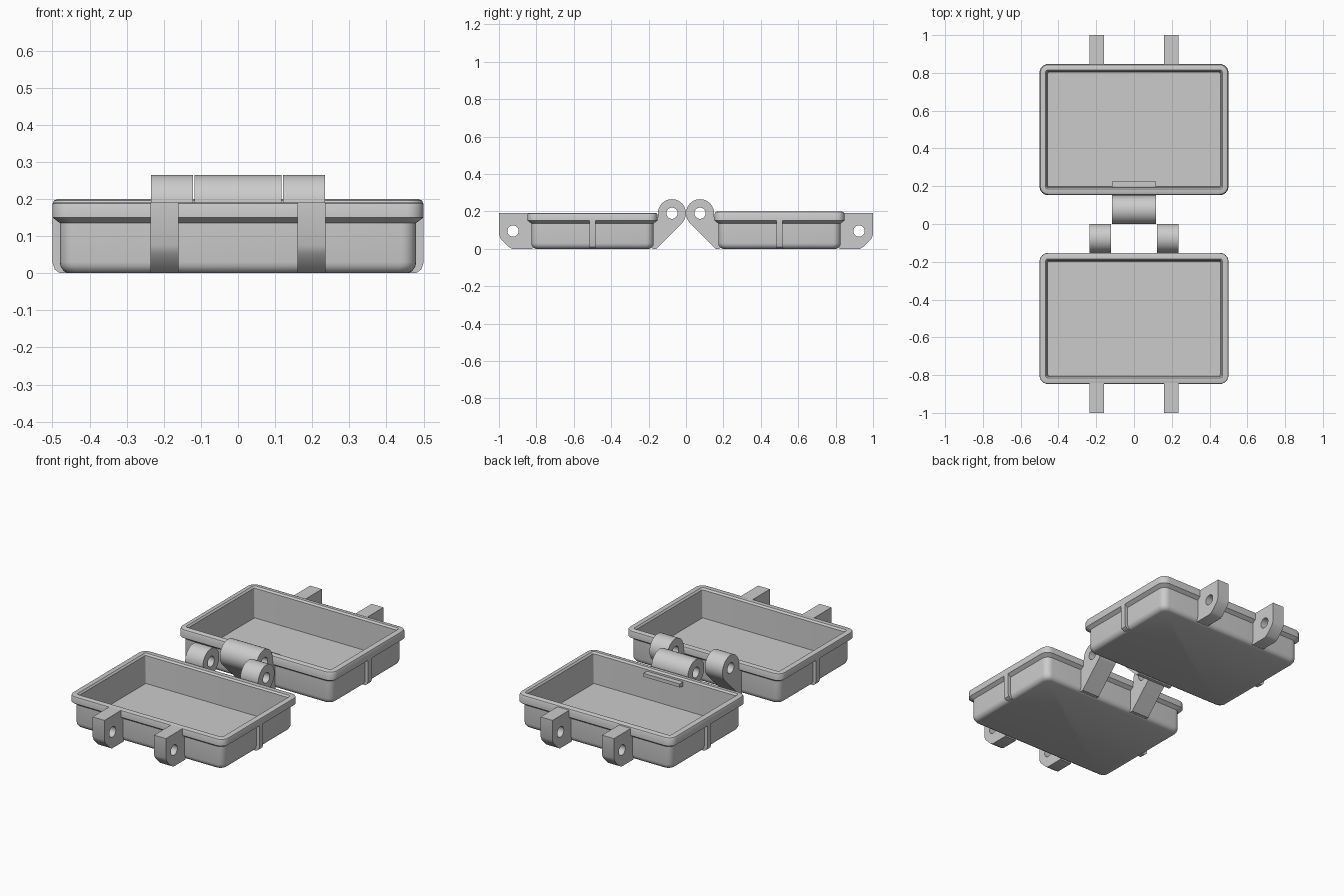
import bpy
import bmesh
from math import sin, cos, pi
from mathutils import Matrix

if "Cube" in bpy.data.objects:
    bpy.data.objects.remove(bpy.data.objects["Cube"], do_unlink=True)

grey = bpy.data.materials.new("plain grey")
grey.use_nodes = True
grey.diffuse_color = (0.6, 0.6, 0.6, 1)
grey.node_tree.nodes["Principled BSDF"].inputs["Base Color"].default_value = grey.diffuse_color


def finish(obj):
    """Give the object its material and smooth its curved faces."""
    obj.data.materials.clear()
    obj.data.materials.append(grey)
    bpy.ops.object.select_all(action="DESELECT")
    obj.select_set(True)
    bpy.context.view_layer.objects.active = obj
    if obj.type == "CURVE":
        bpy.ops.object.convert(target="MESH")
        obj = bpy.context.object
    bpy.ops.object.shade_smooth_by_angle(angle=pi / 5)


def arc(y, z, r, start, end, steps):
    angles = [start + (end - start) * i / steps for i in range(steps + 1)]
    return [(y + r * cos(a), z + r * sin(a)) for a in angles]


def rounded_rect(hx, hy, r, segments=6):
    points = []
    for k, (sx, sy) in enumerate([(1, 1), (-1, 1), (-1, -1), (1, -1)]):
        points += arc(sx * (hx - r), sy * (hy - r), r, k * pi / 2, (k + 1) * pi / 2, segments)
    return points


def tray(name, y, rings):
    """Loft rounded rectangles given as (inset, height, corner radius)."""
    bm = bmesh.new()
    loops = []
    for inset, z, r in rings:
        outline = rounded_rect(0.5 - inset, 0.347 - inset, r)
        loops.append([bm.verts.new((px, y + py, z)) for px, py in outline])
    for low, high in zip(loops, loops[1:]):
        for i in range(len(low)):
            j = (i + 1) % len(low)
            bm.faces.new((low[i], low[j], high[j], high[i]))
    bm.faces.new(loops[0][::-1])
    bm.faces.new(loops[-1])
    mesh = bpy.data.meshes.new(name)
    bm.to_mesh(mesh)
    bm.free()
    obj = bpy.data.objects.new(name, mesh)
    bpy.context.collection.objects.link(obj)
    finish(obj)


def prism(name, outlines, centre, half, axis="x"):
    """Extrude flat outlines (later ones are holes) along an axis."""
    curve = bpy.data.curves.new(name, "CURVE")
    curve.dimensions = "2D"
    curve.fill_mode = "BOTH"
    curve.extrude = half
    for points in outlines:
        spline = curve.splines.new("POLY")
        spline.points.add(len(points) - 1)
        for p, (u, v) in zip(spline.points, points):
            p.co = (u, v, 0, 1)
        spline.use_cyclic_u = True
    obj = bpy.data.objects.new(name, curve)
    bpy.context.collection.objects.link(obj)
    if axis == "x":
        obj.matrix_world = Matrix(((0, 0, 1, centre), (1, 0, 0, 0), (0, 1, 0, 0), (0, 0, 0, 1)))
    else:
        obj.matrix_world = Matrix(((1, 0, 0, 0), (0, 0, -1, centre), (0, 1, 0, 0), (0, 0, 0, 1)))
    finish(obj)


for side, place, top, edge in ((-1, "front", 0.19, 0.006), (1, "back", 0.2, 0.014)):
    # Hollow tray with a rounded foot and an overhanging rim
    rings = [(0.042, 0, 0.03), (0.03, 0.006, 0.035), (0.022, 0.018, 0.04), (0.02, 0.03, 0.04),
             (0.02, 0.135, 0.04), (0, 0.15, 0.045), (0, top - edge, 0.045),
             (edge * 0.3, top - edge * 0.3, 0.043), (edge, top, 0.04),
             (0.032, top, 0.012), (0.04, top - 0.01, 0.006), (0.045, 0.02, 0.005)]
    tray(place + "_tray", side * 0.5, rings)

    # Upright rib on each end wall
    for s, hand in ((-1, "right"), (1, "left")):
        outline = [(s * 0.46, 0), (s * 0.48, 0), (s * 0.494, 0.01), (s * 0.5, 0.028),
                   (s * 0.5, 0.152), (s * 0.46, 0.152)]
        prism(f"{place}_{hand}_rib", [outline], side * 0.5, 0.017, "y")

        # Drilled latch lug on the outer wall
        lug = [(0.82, 0), (0.93, 0), (0.948, 0.01), (0.99, 0.052), (1, 0.075), (1, 0.19), (0.82, 0.19)]
        lug = [(side * y, z) for y, z in lug]
        hole = arc(side * 0.925, 0.095, 0.03, 0, 2 * pi * 23 / 24, 23)
        prism(f"{place}_{hand}_latch_lug", [lug, hole], s * 0.198, 0.038)

    # Hinge knuckles: round barrel on a sloping arm
    arm = arc(0.075, 0.19, 0.075, -pi * 0.75, -pi * 2, 30)
    arm += [(0.15, 0.17), (0.18, 0.17), (0.18, 0), (0.159, 0)]
    arm = [(side * y, z) for y, z in arm]
    pin_hole = arc(side * 0.075, 0.19, 0.03, 0, 2 * pi * 23 / 24, 23)
    if side < 0:
        prism("right_hinge_knuckle", [arm, pin_hole], -0.178, 0.057)
        prism("left_hinge_knuckle", [arm, pin_hole], 0.178, 0.057)
    else:
        prism("centre_hinge_knuckle", [arm, pin_hole], 0, 0.117)

# Small ledge inside the back tray behind the centre knuckle
prism("hinge_ledge", [[(0.17, 0.15), (0.225, 0.16), (0.225, 0.18), (0.17, 0.18)]], 0, 0.117)
